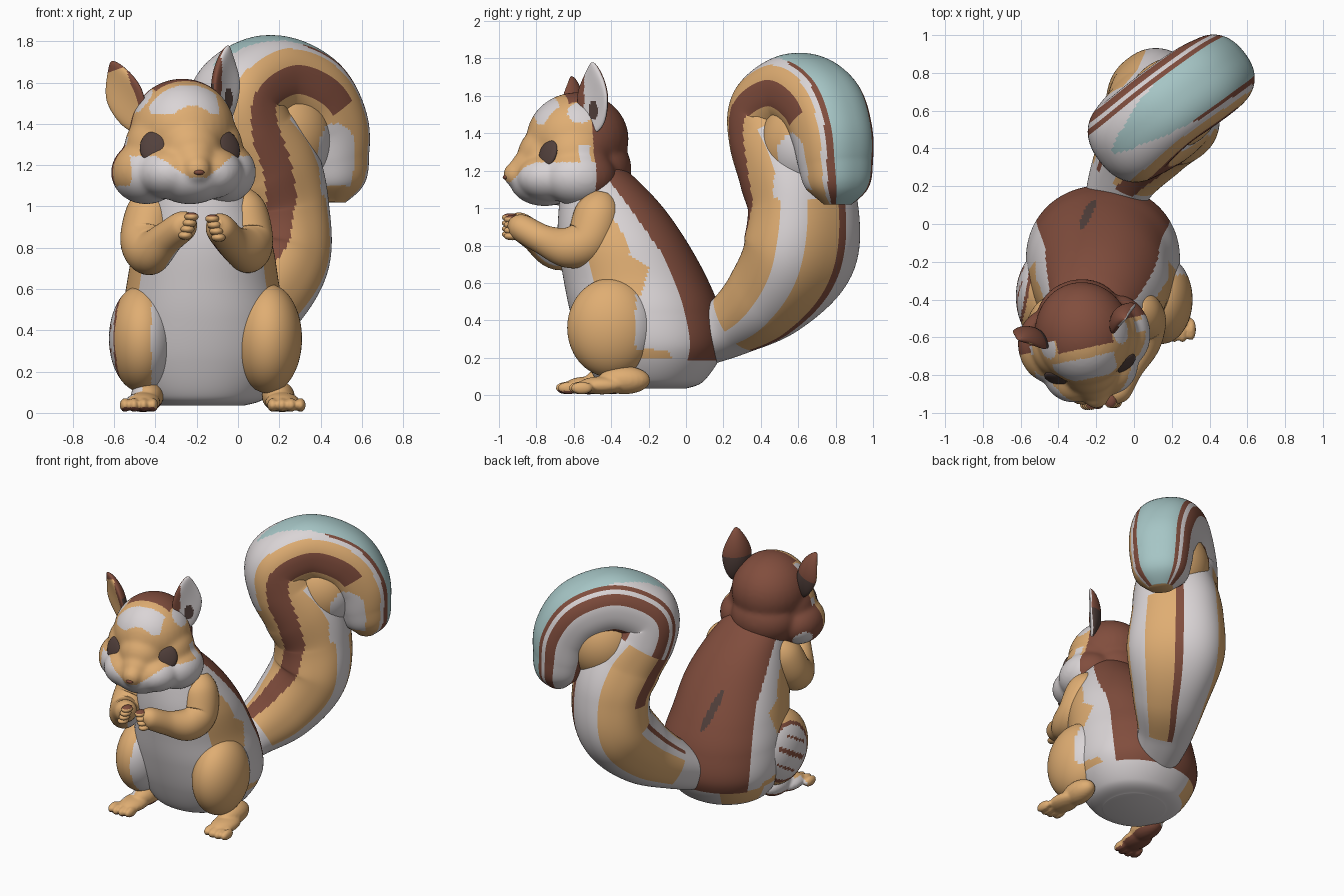
import bpy, bmesh, math
from mathutils import Vector, Matrix

if "Cube" in bpy.data.objects:
    bpy.data.objects.remove(bpy.data.objects["Cube"])

COLOURS = {
    "tan fur": (0.74, 0.42, 0.17), "cream fur": (0.70, 0.66, 0.67),
    "brown fur": (0.22, 0.075, 0.047), "pale blue": (0.38, 0.56, 0.56),
    "dark brown": (0.085, 0.052, 0.045),
}
TAN, CREAM, BROWN, BLUE, DARK = range(5)
PALETTE = []
for cname, rgb in COLOURS.items():
    m = bpy.data.materials.new(cname)
    m.diffuse_color = (*rgb, 1)
    m.use_nodes = True
    m.node_tree.nodes["Principled BSDF"].inputs["Base Color"].default_value = m.diffuse_color
    PALETTE.append(m)


def finish(name, bm, voxel=0, smooth=6):
    """Turn a bmesh into an object, optionally fused into one skin."""
    bmesh.ops.recalc_face_normals(bm, faces=bm.faces)
    me = bpy.data.meshes.new(name)
    bm.to_mesh(me)
    bm.free()
    ob = bpy.data.objects.new(name, me)
    bpy.context.collection.objects.link(ob)
    if voxel:
        r = ob.modifiers.new("fuse", 'REMESH')
        r.mode, r.voxel_size = 'VOXEL', voxel
        s = ob.modifiers.new("soften", 'SMOOTH')
        s.factor, s.iterations = 0.5, smooth
        bpy.context.view_layer.update()
        dg = bpy.context.evaluated_depsgraph_get()
        fused = bpy.data.meshes.new_from_object(ob.evaluated_get(dg))
        ob.modifiers.clear()
        ob.data = fused
    ob.data.materials.clear()
    for m in PALETTE:
        ob.data.materials.append(m)
    for p in ob.data.polygons:
        p.use_smooth = True
    return ob


def paint(ob, rule):
    for p in ob.data.polygons:
        p.material_index = rule(p.center, p.normal)
    return ob


def blob(bm, c, r, rot=None, seg=24):
    r = (r, r, r) if isinstance(r, (int, float)) else r
    mat = Matrix.Translation(c) @ (rot or Matrix()) @ Matrix.Diagonal((*r, 1))
    return bmesh.ops.create_uvsphere(bm, u_segments=seg, v_segments=seg // 2 + 2,
                                     radius=1, matrix=mat)["verts"]


def blobs(name, parts, rule, voxel=0, smooth=6, seg=24, rot=None):
    bm = bmesh.new()
    for c, r in parts:
        blob(bm, c, r, rot, seg)
    return paint(finish(name, bm, voxel, smooth), rule)


def spline(rows, n):
    """Catmull-Rom samples through rows of numbers."""
    out, k = [], len(rows) - 1
    for i in range(n + 1):
        f = i / n * k
        j = min(int(f), k - 1)
        t = f - j
        a, b, c, d = (rows[max(0, min(k, j + o))] for o in (-1, 0, 1, 2))
        out.append([0.5 * (2*q + (r-p)*t + (2*p-5*q+4*r-s)*t*t + (3*q-p-3*r+s)*t**3)
                    for p, q, r, s in zip(a, b, c, d)])
    return out


def tube(name, rows, side, rule, n=60, seg=48, power=2.0, flat=False):
    """Loft along x, y, z with two radii; rule gets (u, angle, centre)."""
    pts = spline(rows, n)
    bm, rings, tags = bmesh.new(), [], {}
    for i, p in enumerate(pts):
        T = (Vector(pts[min(n, i+1)][:3]) - Vector(pts[max(0, i-1)][:3])).normalized()
        if flat:
            T = Vector((0, 0, 1))
        N = Vector(side).cross(T).normalized()
        W = T.cross(N)
        ring = []
        for j in range(seg):
            a = 2 * math.pi * j / seg
            ca, sa = math.cos(a), math.sin(a)
            ca = math.copysign(abs(ca) ** (2 / power), ca)
            sa = math.copysign(abs(sa) ** (2 / power), sa)
            ring.append(bm.verts.new(Vector(p[:3]) + N * ca * max(p[3], 0.01)
                                     + W * sa * max(p[4], 0.01)))
        rings.append(ring)
    for i in range(n):
        for j in range(seg):
            k = (j + 1) % seg
            bm.faces.new((rings[i][j], rings[i][k], rings[i+1][k], rings[i+1][j]))
            tags[len(tags)] = ((i + 0.5) / n, (360 * (j + 0.5) / seg + 180) % 360 - 180)
    bm.faces.new(rings[0][::-1])
    bm.faces.new(rings[-1])
    tags[len(tags)] = (0, 0)
    tags[len(tags)] = (1, 180)
    ob = finish(name, bm)
    for p in ob.data.polygons:
        p.material_index = rule(*tags[p.index], p.center)
    return ob


# Body: cream belly, tan flanks, brown back with a small slot
FLANK = [(.20, -.07), (.235, -.10), (.27, -.36), (.35, -.30), (.60, -.22),
         (.68, -.20), (.75, -.30), (.85, -.33), (1.0, -.42), (1.08, -.52)]


def body_rule(u, ang, c):
    a = abs(ang)
    if a > 121 - 45 * max(0, c.z - 0.75) and c.z > 0.18:
        slot = math.hypot((c.x + 0.28 - 0.25 * (0.86 - c.z)) / 0.028, (c.z - 0.72) / 0.13) < 1
        return DARK if slot else BROWN
    if c.x < -.17 and 100 < a < 150 and .08 < c.z < .2:
        return TAN
    for (z0, y0), (z1, y1) in zip(FLANK, FLANK[1:]):
        if z0 <= c.z < z1 and a > 56:
            return TAN if c.y < y0 + (y1 - y0) * (c.z - z0) / (z1 - z0) else CREAM
    return CREAM


tube("body", [(-.17, -.20, .035, .20, .20), (-.17, -.19, .08, .29, .31),
              (-.165, -.18, .25, .38, .40), (-.165, -.22, .45, .40, .40),
              (-.17, -.27, .62, .385, .37), (-.17, -.34, .82, .345, .335),
              (-.19, -.40, 1.0, .28, .28), (-.22, -.46, 1.15, .20, .22),
              (-.24, -.50, 1.25, .12, .15)], (1, 0, 0), body_rule, 140, 170, 2.1, True)


# Tail: an S-curve whose stripes run along its length
def hook(c):
    """Cream hook on the right face inside the curl."""
    x, y = c.x - .17, c.y - .61
    s, w = x * .78 + y * .62, x * .62 - y * .78
    return w > 0 and math.hypot((s - .21) / .12, max(0, c.z - 1.27) / .13) < 1


def tail_rule(u, ang, c):
    a = abs(ang)
    band = abs(ang - min(92, 45 + 150 * (u - 0.23))) < 17 and 0.08 < u < 0.74
    if u > 0.45:
        if a < 37 * min(1, (u - 0.54) / 0.09):
            return BLUE
        if a < 37:
            return CREAM
        if ang > 0:
            edge = 40 + 45 * (u - 0.63)
            if a < edge:
                return BROWN if u > 0.64 else CREAM
            if a < edge + 10:
                return CREAM
            if band:
                return BROWN
            return CREAM if c.z > 1.1 and a > 85 and hook(c) else TAN
        return (BROWN if a < 45 else CREAM if a < 55 else BROWN if a < 74 else
                CREAM if a < 120 else BROWN if a < 140 else TAN)
    if band:
        return BROWN
    if u < 0.09:
        return CREAM
    if ang > 0:
        if a < 20 and u > 0.34:
            return CREAM
        return CREAM if 120 < a < 152 or (c.z > 1.05 and a > 90 and hook(c)) else TAN
    if u < 0.24 and a < 50:
        return BROWN if 26 < a < 35 else CREAM
    if u > 0.3 and 35 < a < 60:
        return BROWN
    return (CREAM if a < 25 else TAN if a < 112 else CREAM if a < 165 else
            BROWN if a < 173 else TAN)


SIDE = (.62, -.78, 0)
tube("tail", [(-.14, .02, .26, .12, .14), (-.06, .24, .37, .16, .18),
              (.06, .44, .52, .22, .25), (.15, .60, .74, .25, .32),
              (.155, .625, 1.0, .255, .30), (.11, .56, 1.2, .265, .275),
              (.015, .48, 1.38, .23, .25), (0, .47, 1.53, .21, .235),
              (.15, .60, 1.62, .21, .225), (.32, .72, 1.55, .21, .225),
              (.415, .78, 1.40, .20, .215), (.44, .80, 1.24, .18, .20),
              (.45, .81, 1.11, .15, .17), (.45, .81, 1.02, .06, .08)],
     SIDE, tail_rule, 160, 120, 2.3)

# Fur filling the hollow of the tail curl
blobs("tail_curl_core", [((.21, .64, 1.34), (.25, .24, .27))],
      lambda c, n: CREAM if hook(c) else TAN,
      seg=64, rot=Matrix.Rotation(math.atan2(.62, .78), 4, 'Z'))


# Head: skull, cheeks and snout fused into one skin
def head_rule(c, n):
    x, y, z = abs(c.x), c.y, c.z
    if math.dist(c, (-.25, .08, -.14)) < 0.075:
        return CREAM
    if y > (0.03 if c.x > 0 else -0.01) or (z > 0.25 and y > -0.08 and x < 0.15):
        return BROWN
    if math.dist((x, y, z), (.21, -.03, .27)) < 0.07:
        return CREAM
    if c.x < -.29 and z > -.15:
        return BROWN if y > -.04 else TAN
    if z < -0.11 + 0.7 * min(max(0, x - 0.04), 0.15):
        return CREAM
    if z > 0.2 and -0.24 < y < -0.13 and -.19 < c.x < .14:
        return CREAM
    return CREAM if -.05 < y < .01 and z < 0.09 else TAN


skull = [((0, 0, .12), (.255, .275, .25)), ((0, .09, -.04), (.23, .20, .19)),
         ((0, -.10, .13), (.19, .16, .19)), ((0, -.16, .03), (.16, .165, .16)),
         ((0, -.25, -.035), (.11, .115, .105)), ((0, -.335, -.07), .07),
         ((0, -.18, -.10), (.19, .19, .14))]
for s in (-1, 1):
    skull += [((s * .185, -.03, -.085), (.17, .20, .155)),
              ((s * .10, -.17, -.085), (.16, .18, .13)),
              ((s * .14, -.03, .03), (.15, .18, .17))]
head = blobs("head", skull, head_rule, 0.012, 18, 32)
HEAD = Matrix.Translation((-.27, -.58, 1.25)) @ Matrix.Rotation(math.radians(12), 4, 'Z')

# Eyes: shallow ovals seated on the head surface
for s, label in ((-1, "left"), (1, "right")):
    ok, loc, nor, _ = head.closest_point_on_mesh((s * .185, -.20, .04))
    bm = bmesh.new()
    blob(bm, loc, (.068, .08, .022), nor.to_track_quat('Z', 'Y').to_matrix().to_4x4())
    eye = paint(finish(label + "_eye", bm), lambda c, n: DARK)
    eye.matrix_world = HEAD
nose = blobs("nose", [((0, -.392, -.085), (.026, .016, .013))], lambda c, n: BROWN)
nose.matrix_world = HEAD
head.matrix_world = HEAD


# Ears: pointed, cupped leaves
def ear(name, loc, height, yaw, lean, inner):
    bm = bmesh.new()
    for v in blob(bm, (0, 0, 0), 1, seg=64):
        x, y, z = v.co
        taper = 1 - 0.5 * max(0, z) ** 1.5
        cup = 0.03 * (1 - x * x) * (1 - z * z)
        v.co = (x * .1 * taper, y * .035 + cup, z * height)
    ob = paint(finish(name, bm), lambda c, n: inner(c) if n.y < -0.1 else
               DARK if c.z < 0 else BROWN)
    ob.matrix_world = (Matrix.Translation(loc) @ Matrix.Rotation(math.radians(lean), 4, 'Y')
                       @ Matrix.Rotation(math.radians(yaw), 4, 'Z'))


ear("left_ear", (-.55, -.61, 1.535), .18, -28, -20,
    lambda c: BROWN if c.x > .06 or c.z > .13 else TAN)
ear("right_ear", (-.055, -.50, 1.59), .19, 52, 2,
    lambda c: BROWN if c.x < -.05 else
    DARK if math.hypot((c.x - .01) / .032, (c.z + .07) / .05) < 1 else CREAM)

# Arms and paws
ARMS = {
    "left": [(-.38, -.46, 1.05, .08, .08), (-.42, -.50, .97, .125, .12),
             (-.45, -.57, .83, .125, .12), (-.42, -.69, .78, .11, .10),
             (-.34, -.81, .85, .08, .08), (-.26, -.90, .91, .07, .07),
             (-.23, -.94, .92, .03, .03)],
    "right": [(-.02, -.45, 1.05, .08, .08), (.02, -.47, .97, .125, .12),
              (.05, -.52, .83, .125, .12), (.04, -.63, .79, .11, .10),
              (-.03, -.76, .83, .08, .08), (-.09, -.89, .90, .07, .07),
              (-.11, -.94, .92, .03, .03)]}
for label, rows in ARMS.items():
    right = label == "right"

    def arm_rule(u, a, c):
        if right:
            return BROWN if 0.35 < u < 0.78 and -62 < a < -38 else TAN
        return CREAM if 0.35 < u < 0.75 and 35 < a < 110 else TAN

    tube(label + "_arm", rows, (1, 0, 0), arm_rule, 48, 40)
    hx, hy, hz = rows[5][:3]
    d = -1 if right else 1
    blobs(label + "_fingers",
          [((hx + d * (.035 - .01 * k), hy - .04, hz + .04 - .03 * k), (.035, .045, .022))
           for k in range(4)], lambda c, n: BROWN if c.z > hz + .048 else TAN, seg=14)


# Thighs: tan on the right, ringed patch on the left
def left_thigh_rule(c, n):
    q = math.hypot((c.y + .34) / .2, (c.z - .36) / .225)
    if n.x < -0.15 and q < 0.95:
        stroke = q < 0.65 and abs((c.z - .36) - 0.6 * (c.y + .34)) % 0.11 < 0.018
        return BROWN if q > 0.84 or stroke else CREAM
    return CREAM if c.x > -0.42 else TAN


blobs("left_thigh", [((-.465, -.385, .36), (.16, .25, .26))], left_thigh_rule, seg=96)
blobs("right_thigh", [((.145, -.40, .36), (.165, .235, .265))],
      lambda c, n: CREAM if c.y > -0.27 and c.z > 0.25 else TAN, seg=64)

# Feet with four toes, fused
for label, fx, fy, turn in (("left", -.44, 0, -.04), ("right", .195, .07, .04)):
    parts = [((fx, fy - .40, .08), (.08, .14, .075)),
             ((fx + turn / 2, fy - .52, .052), (.085, .13, .048))]
    parts += [((fx + turn + (k - 1.5) * .045, fy - .645 + .012 * abs(k - 1.5), .038),
               (.026, .06, .034)) for k in range(4)]
    blobs(label + "_foot", parts, lambda c, n: TAN if c.x > 0 else BROWN if n.z < -0.5
          else CREAM if n.x < -.4 and c.y > -.58 else TAN, 0.01, 3)
